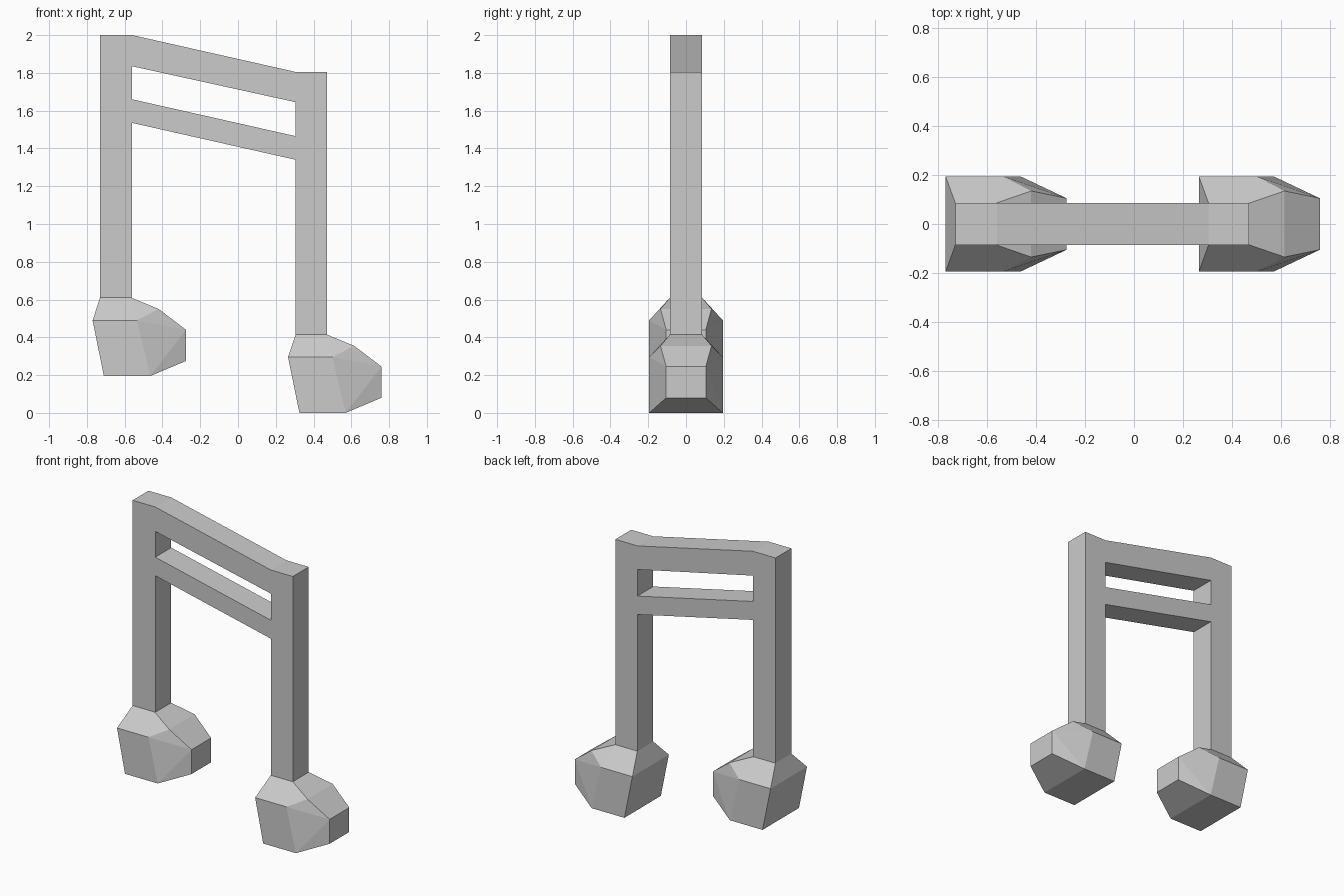
import bpy, bmesh

if "Cube" in bpy.data.objects:
    bpy.data.objects.remove(bpy.data.objects["Cube"])

HALF = 0.085   # half depth of stems and bars


def finish(bm, name):
    bmesh.ops.recalc_face_normals(bm, faces=bm.faces)
    mesh = bpy.data.meshes.new(name)
    bm.to_mesh(mesh)
    bm.free()
    obj = bpy.data.objects.new(name, mesh)
    bpy.context.collection.objects.link(obj)
    return obj


# Stems and sloping bars: front outlines (x, z) sharing their joints
xl, xr = -0.56, 0.305
left_joints = [(xl, 2.0), (xl, 1.835), (xl, 1.66), (xl, 1.535)]
right_joints = [(xr, 1.805), (xr, 1.645), (xr, 1.465), (xr, 1.34)]
outlines = [
    [(-0.73, 0.61), (-0.73, 2.0)] + left_joints + [(xl, 0.61)],
    [(0.47, 0.415), (0.47, 1.805)] + right_joints + [(xr, 0.415)],
    left_joints[:2] + right_joints[1::-1],
    left_joints[2:] + right_joints[:1:-1],
]
bm = bmesh.new()
for outline in outlines:
    bm.faces.new([bm.verts.new((x, -HALF, z)) for x, z in outline])
bmesh.ops.remove_doubles(bm, verts=bm.verts, dist=0.0001)
front = list(bm.faces)
rim = [e for e in bm.edges if len(e.link_faces) == 1]
back = {v: bm.verts.new((v.co.x, HALF, v.co.z)) for v in list(bm.verts)}
for f in front:
    bm.faces.new([back[v] for v in reversed(f.verts)])
for e in rim:
    a, b = e.verts
    if max(a.co.z, b.co.z) > 1:      # stems stay open where they meet the heads
        bm.faces.new((a, b, back[b], back[a]))
finish(bm, "stems_and_bars")


# Faceted heads: convex solid from mirrored (x, half depth, z) corners
corners = [
    (0.325, 0.195, 0), (0.57, 0.195, 0),            # base
    (0.265, 0.195, 0.295), (0.50, 0.195, 0.295),    # widest edge
    (0.76, 0.105, 0.08), (0.76, 0.105, 0.245),      # blunt tip
    (0.615, 0.135, 0.355),                          # shoulder
    (0.305, HALF, 0.415), (0.47, HALF, 0.415),      # stem socket
]
for name, dx, dz in (("right_head", 0, 0), ("left_head", -1.035, 0.195)):
    bm = bmesh.new()
    for x, y, z in corners:
        for side in (-1, 1):
            bm.verts.new((x + dx, side * y, z + dz))
    bmesh.ops.convex_hull(bm, input=bm.verts)
    socket = [f for f in bm.faces if all(v.co.z > 0.41 + dz for v in f.verts)]
    bmesh.ops.delete(bm, geom=socket, context='FACES')
    bmesh.ops.dissolve_limit(bm, angle_limit=0.01, verts=bm.verts, edges=bm.edges)
    finish(bm, name)
